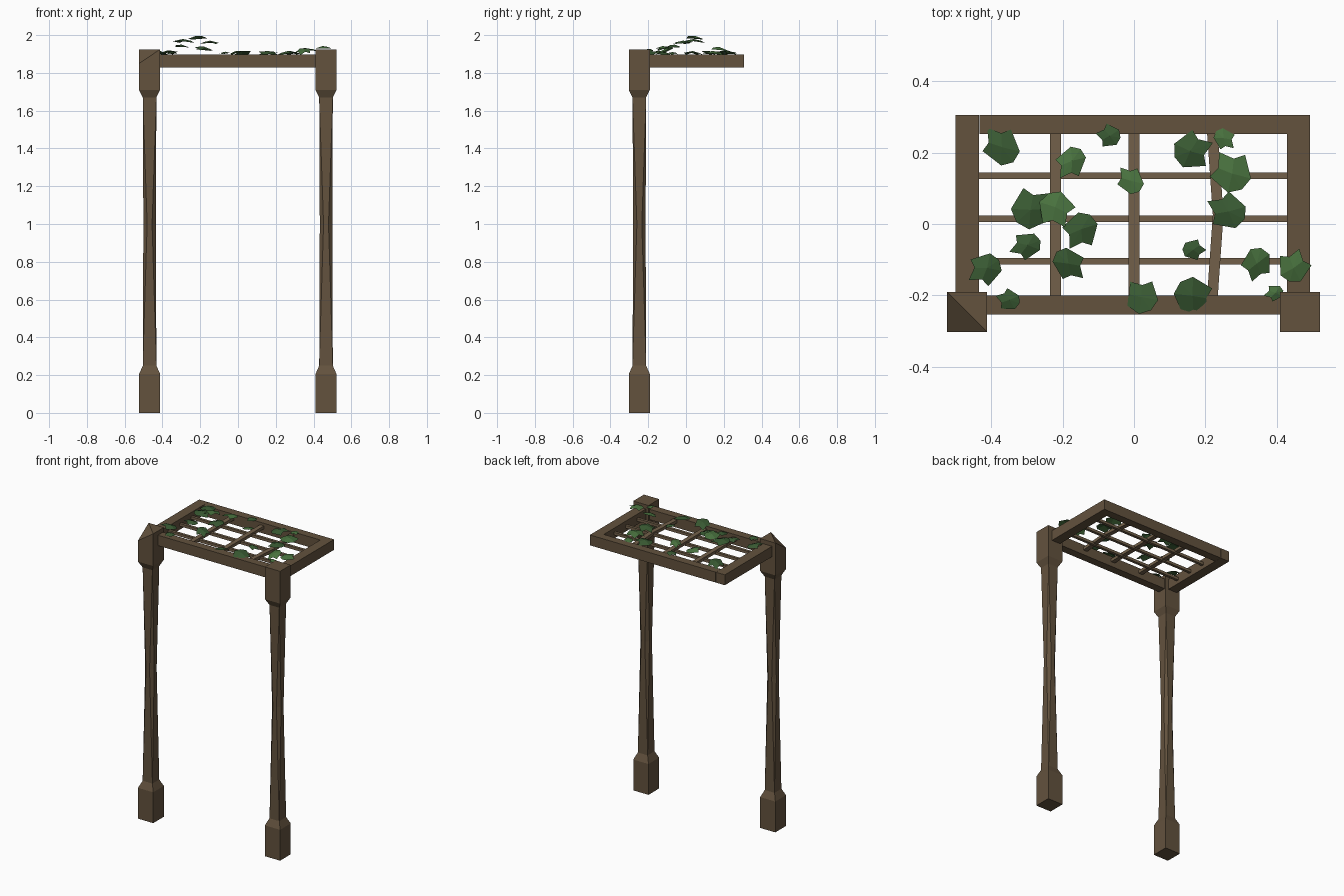
import bpy, bmesh, math, random
from mathutils import Matrix, Vector

if "Cube" in bpy.data.objects:
    bpy.data.objects.remove(bpy.data.objects["Cube"])

random.seed(4)


def material(name, rgb):
    m = bpy.data.materials.new(name)
    m.diffuse_color = (*rgb, 1)
    m.use_nodes = True
    m.node_tree.nodes["Principled BSDF"].inputs["Base Color"].default_value = m.diffuse_color
    return m


WOOD = material("wood", (0.125, 0.085, 0.048))
SLAT = material("slat_wood", (0.17, 0.118, 0.068))
GREENS = [material("leaf_light", (0.065, 0.165, 0.048)),
          material("leaf_dark", (0.04, 0.1, 0.032))]


def finish(name, bm, mat):
    me = bpy.data.meshes.new(name)
    bm.to_mesh(me)
    bm.free()
    ob = bpy.data.objects.new(name, me)
    bpy.context.collection.objects.link(ob)
    me.materials.append(mat)


def box(name, cx, cy, cz, sx, sy, sz, mat, bend=0):
    bm = bmesh.new()
    bmesh.ops.create_cube(bm, size=1)
    if bend:  # extra loop in the middle, pushed sideways
        bmesh.ops.bisect_plane(bm, geom=bm.verts[:] + bm.edges[:] + bm.faces[:],
                               plane_co=(0, 0, 0), plane_no=(0, 1, 0))
    for v in bm.verts:
        push = bend * (1 - 2 * abs(v.co.y))
        v.co = (cx + v.co.x * sx + push, cy + v.co.y * sy, cz + v.co.z * sz)
    finish(name, bm, mat)


# Posts: square end blocks, shaft with corners worn away toward the middle
# each ring is (z, half width, corner cut)
RINGS = [(0, .056, 0), (.205, .056, 0), (.25, .036, 0), (1.0, .033, .02),
         (1.67, .036, 0), (1.71, .056, 0), (1.925, .056, 0)]


def post(name, cx, cy, chipped):
    bm = bmesh.new()
    loops = []
    for z, h, c in RINGS:
        pts = []
        for sx, sy in ((-1, -1), (1, -1), (1, 1), (-1, 1)):
            pair = [(sx * h, sy * (h - c)), (sx * (h - c), sy * h)]
            pts += pair if sx * sy > 0 else pair[::-1]
        loops.append([bm.verts.new((cx + x, cy + y, z)) for x, y in pts])
    for a, b in zip(loops, loops[1:]):
        for i in range(8):
            j = (i + 1) % 8
            bm.faces.new((a[i], a[j], b[j], b[i]))
    bm.faces.new(loops[0][::-1])
    top = loops[-1]
    if chipped:  # front left corner broken down, top folded on the diagonal
        top[0].co.z = top[1].co.z = 1.85
        bm.faces.new(top[:4] + top[6:])
        bm.faces.new(top[3:7])
    else:
        bm.faces.new(top)
    bmesh.ops.remove_doubles(bm, verts=bm.verts, dist=1e-4)
    bmesh.ops.recalc_face_normals(bm, faces=bm.faces)
    finish(name, bm, WOOD)


post("left_post", -.468, -.247, True)
post("right_post", .466, -.247, False)

# Top frame
ZF, HF = 1.8625, .069
box("front_beam", 0, -.227, ZF, .866, .054, HF, WOOD)
box("back_beam", 0, .279, ZF, .866, .054, HF, WOOD)
box("left_beam", -.467, .026, ZF, .066, .56, HF, WOOD)
box("right_beam", .461, .026, ZF, .064, .56, HF, WOOD)

# Lattice
for i in range(3):
    box(f"long_slat_{i}", 0, -.105 + .12 * i, 1.861, .87, .018, .018, SLAT)
    box(f"cross_slat_{i}", -.22 + .22 * i, .026, 1.87, .03, .457, .02, SLAT,
        bend=.016 if i == 2 else 0)

# Ivy leaves: lobed outline around a raised rib, half outline mirrored
HALF = [(.42, .5), (.95, .38), (.62, -.6)]
OUTLINE = [(0, 1.05)] + HALF + [(0, -.8)] + [(-x, y) for x, y in HALF[::-1]]


def leaf(i, x, y, r):
    bm = bmesh.new()
    c = bm.verts.new((0, 0, .22))
    wide = random.uniform(.75, .95)
    ring = [bm.verts.new((px * wide, py, -.1 if k in (0, 2, 6) else .06))
            for k, (px, py) in enumerate(OUTLINE)]
    for k in range(8):
        bm.faces.new((c, ring[k], ring[(k + 1) % 8])[::-1])
    # foliage mounds up left of centre, and a little over the right post
    z = (1.902 + .083 * math.exp(-((x + .22) ** 2 + (y - .03) ** 2) / .018)
         + .03 * math.exp(-((x - .43) ** 2 + (y + .13) ** 2) / .01))
    bm.transform(Matrix.Translation(Vector((x, y, z)))
                 @ Matrix.Rotation(random.uniform(0, math.tau), 4, 'Z')
                 @ Matrix.Rotation(random.uniform(-.3, .3), 4, 'X')
                 @ Matrix.Scale(r, 4))
    finish(f"ivy_leaf_{i}", bm, GREENS[random.random() < .6])


# leaf centre x, y and radius
SPOTS = [(-.37, .215, .066), (-.175, .175, .055), (-.068, .247, .038),
         (-.008, .12, .048), (.16, .205, .062), (.252, .24, .037),
         (.275, .142, .066), (.265, .035, .063), (-.29, .04, .066),
         (-.22, .045, .058), (-.148, -.015, .06), (-.3, -.06, .05),
         (-.185, -.11, .058), (-.415, -.125, .056), (-.35, -.213, .038),
         (.165, -.072, .037), (.022, -.207, .057), (.163, -.2, .064),
         (.345, -.108, .056), (.448, -.122, .052), (.395, -.193, .031)]
for i, spot in enumerate(SPOTS):
    leaf(i, *spot)
